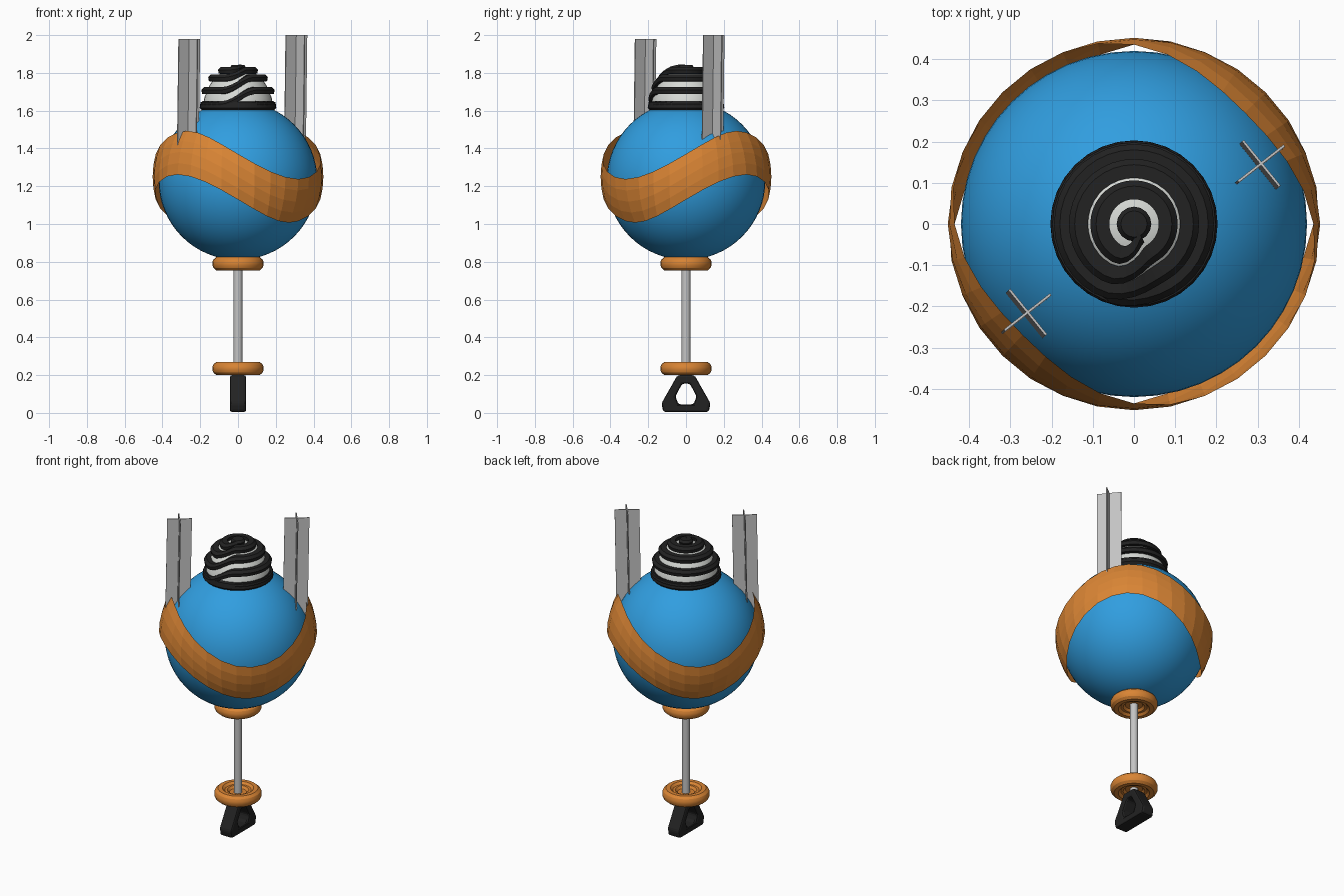
import bpy, bmesh
from math import sin, cos, pi, radians, atan2
from mathutils import Vector

if "Cube" in bpy.data.objects:
    bpy.data.objects.remove(bpy.data.objects["Cube"])


def material(name, color):
    m = bpy.data.materials.new(name)
    m.use_nodes = True
    m.diffuse_color = (*color, 1)
    m.node_tree.nodes["Principled BSDF"].inputs["Base Color"].default_value = (*color, 1)
    return m


BLUE = material("sky blue", (0.03, 0.34, 0.74))
ORANGE = material("orange", (0.70, 0.235, 0.035))
GREY = material("steel grey", (0.55, 0.55, 0.55))
WHITE = material("pale grey", (0.68, 0.70, 0.67))
BLACK = material("black", (0.016, 0.016, 0.016))


def finish(name, bm, mat, smooth=None, fix=True):
    if fix:
        bmesh.ops.recalc_face_normals(bm, faces=bm.faces)
    me = bpy.data.meshes.new(name)
    bm.to_mesh(me)
    bm.free()
    ob = bpy.data.objects.new(name, me)
    bpy.context.collection.objects.link(ob)
    me.materials.append(mat)
    if smooth:
        bpy.ops.object.select_all(action="DESELECT")
        ob.select_set(True)
        bpy.context.view_layer.objects.active = ob
        bpy.ops.object.shade_smooth_by_angle(angle=radians(smooth))
    return ob


def skin(bm, rows, close_u=False, close_v=False):
    """Quad strips between successive rows of points."""
    grid = [[bm.verts.new(p) for p in row] for row in rows]
    nu, nv = len(grid), len(grid[0])
    for i in range(nu if close_u else nu - 1):
        for j in range(nv if close_v else nv - 1):
            a, b = grid[i], grid[(i + 1) % nu]
            k = (j + 1) % nv
            bm.faces.new((a[j], b[j], b[k], a[k]))
    return grid


def lathe(name, profile, mat, n=24, smooth=None):
    bm = bmesh.new()
    rows = [[(r * cos(2 * pi * i / n), r * sin(2 * pi * i / n), z) for r, z in profile]
            for i in range(n)]
    skin(bm, rows, close_u=True)
    bmesh.ops.remove_doubles(bm, verts=bm.verts, dist=1e-5)
    return finish(name, bm, mat, smooth)


# Round body
bm = bmesh.new()
bmesh.ops.create_uvsphere(bm, u_segments=48, v_segments=32, radius=0.42)
bmesh.ops.translate(bm, verts=bm.verts, vec=(0, 0, 1.23))
finish("body", bm, BLUE, 60)

# Wavy band wrapped round the body
bm = bmesh.new()
rows = []
for i in range(32):
    t = 2 * pi * i / 32
    row = []
    for j in range(5):
        lat = radians(17 * sin(2 * t) + 15.5 * (j / 2 - 1))
        row.append((0.452 * cos(lat) * cos(t), 0.452 * cos(lat) * sin(t), 1.25 + 0.452 * sin(lat)))
    rows.append(row)
skin(bm, rows, close_u=True)
finish("wavy_band", bm, ORANGE, fix=False)

# Pale dome under the coil
lathe("dome", [(0, 1.57), (0.185, 1.57), (0.185, 1.63), (0.178, 1.67), (0.15, 1.735),
               (0.115, 1.785), (0.06, 1.812), (0, 1.82)], WHITE, 32, 40)

# Black coil: level turns joined by short ramps
turns = [(0.176, 1.63), (0.168, 1.705), (0.132, 1.772), (0.08, 1.812), (0.025, 1.825)]
section = [(0.026, 0.004), (0.012, 0.02), (-0.02, 0.02), (-0.02, -0.02), (0.022, -0.016)]
bm = bmesh.new()
rows = []
steps = 36
for i in range(steps * (len(turns) - 1) + 1):
    k, f = divmod(i, steps)
    f = max(0, (f / steps - 0.84) / 0.16)
    f = f * f * (3 - 2 * f)
    a, b = turns[k], turns[min(k + 1, len(turns) - 1)]
    r, z = a[0] + (b[0] - a[0]) * f, a[1] + (b[1] - a[1]) * f
    t = 2 * pi * i / steps - radians(60)
    rows.append([((r + dr) * cos(t), (r + dr) * sin(t), z + dz) for dr, dz in section])
grid = skin(bm, rows, close_v=True)
bm.faces.new(grid[0])
bm.faces.new(grid[-1])
finish("coil", bm, BLACK, 30)
lathe("coil_base", [(0, 1.6), (0.19, 1.6), (0.203, 1.615), (0.198, 1.645), (0.18, 1.65), (0, 1.65)],
      BLACK, 32, 30)
lathe("coil_tip", [(0, 1.8), (0.035, 1.8), (0.042, 1.83), (0.032, 1.843), (0, 1.843)], BLACK, 16, 30)

# Rod with a dished collar at each end
lathe("rod", [(0, 0.19), (0.024, 0.19), (0.024, 0.83), (0, 0.83)], GREY, 12, 40)
for name, z in (("upper_collar", 0.79), ("lower_collar", 0.235)):
    half = [(0, 0.008), (0.05, 0.008), (0.062, 0.022), (0.076, 0.022), (0.09, 0.035),
            (0.115, 0.035), (0.13, 0.022), (0.136, 0.008)]
    profile = [(r, z + h) for r, h in half] + [(r, z - h) for r, h in reversed(half)]
    lathe(name, profile, ORANGE, 24, 25)

# Triangular grip
outer = [(0.12, 0.005), (0.13, 0.05), (0.045, 0.2)]
inner = [(0.04, 0.045), (0.056, 0.088), (0.02, 0.155)]


def ring(half, x):
    return [(x, y, z) for y, z in half + [(-y, z) for y, z in reversed(half)]]


bm = bmesh.new()
skin(bm, [ring(outer, -0.042), ring(outer, 0.042), ring(inner, 0.042), ring(inner, -0.042)],
     close_u=True, close_v=True)
grip = finish("grip", bm, BLACK)
bevel = grip.modifiers.new("bevel", "BEVEL")
bevel.width = 0.012
bevel.segments = 2

# Two pairs of crossed blades, leaning slightly
for side, x, y, top, lean in (("left", 0.305, 0.143, 2.0, 0.004), ("right", -0.262, -0.218, 1.98, 0.004)):
    for k, angle in enumerate((38, -51)):
        d = Vector((cos(radians(angle)), sin(radians(angle)), 0)) * 0.071
        n = Vector((-d.y, d.x, 0)).normalized() * 0.003
        bm = bmesh.new()
        loops = []
        for z, s in ((1.36, -1), (top, 1)):
            c = Vector((x + lean * s, y + lean * s, z))
            loops.append([c + d + n, c - d + n, c - d - n, c + d - n])
        for loop in skin(bm, loops, close_v=True):
            bm.faces.new(loop)
        finish(f"{side}_blade_{k + 1}", bm, GREY)
